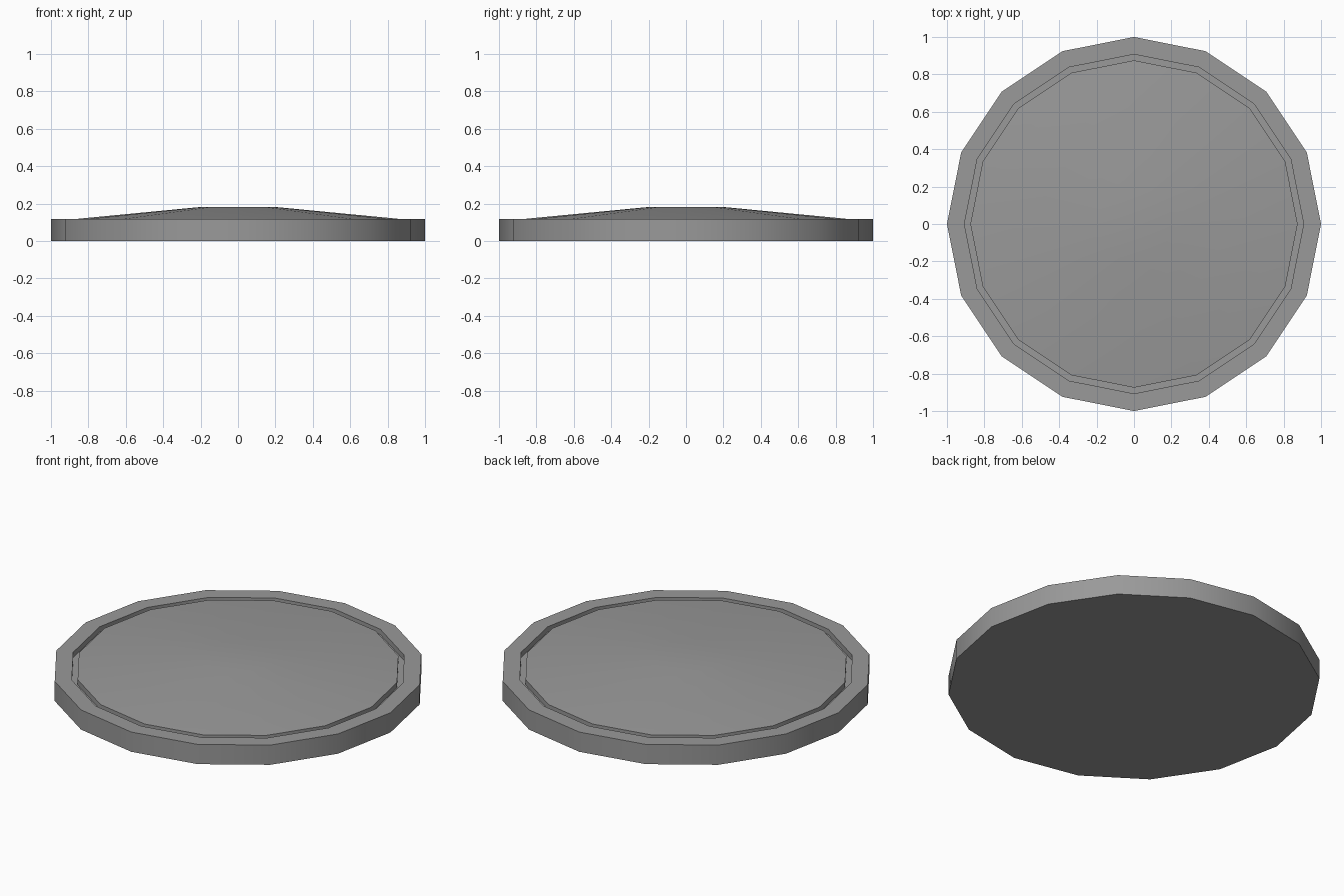
import bpy, bmesh, math

if "Cube" in bpy.data.objects:
    bpy.data.objects.remove(bpy.data.objects["Cube"])

SIDES = 16


def lathe(name, profile):
    """Spin an (r, z) profile around z and cap its open first and last rings."""
    bm = bmesh.new()
    rings = []
    for r, z in profile:
        rings.append([bm.verts.new((r * math.cos(2 * math.pi * i / SIDES),
                                    r * math.sin(2 * math.pi * i / SIDES), z))
                      for i in range(SIDES)])
    for a, b in zip(rings, rings[1:]):
        for i in range(SIDES):
            j = (i + 1) % SIDES
            bm.faces.new((a[i], a[j], b[j], b[i]))
    bm.faces.new(rings[0][::-1])
    bm.faces.new(rings[-1])
    bmesh.ops.recalc_face_normals(bm, faces=bm.faces[:])
    mesh = bpy.data.meshes.new(name)
    bm.to_mesh(mesh)
    bm.free()
    obj = bpy.data.objects.new(name, mesh)
    bpy.context.collection.objects.link(obj)
    bpy.ops.object.select_all(action='DESELECT')
    obj.select_set(True)
    bpy.context.view_layer.objects.active = obj
    bpy.ops.object.shade_smooth_by_angle(angle=math.radians(30))
    return obj


# Round lid: flat base, raised rim, narrow groove, shallow domed centre
lid = lathe("domed_lid", [
    (1.0, 0.0), (1.0, 0.117),       # outer wall
    (0.907, 0.117), (0.907, 0.085),  # rim top and groove outer wall
    (0.875, 0.085), (0.875, 0.117),  # groove floor and inner wall
    (0.2, 0.182),                   # dome slope up to the flat crown
])

# Dark grey metal
dark_grey = bpy.data.materials.new("dark_grey")
dark_grey.diffuse_color = (0.32, 0.32, 0.32, 1.0)
dark_grey.use_nodes = True
dark_grey.node_tree.nodes["Principled BSDF"].inputs["Base Color"].default_value = dark_grey.diffuse_color
lid.data.materials.append(dark_grey)
